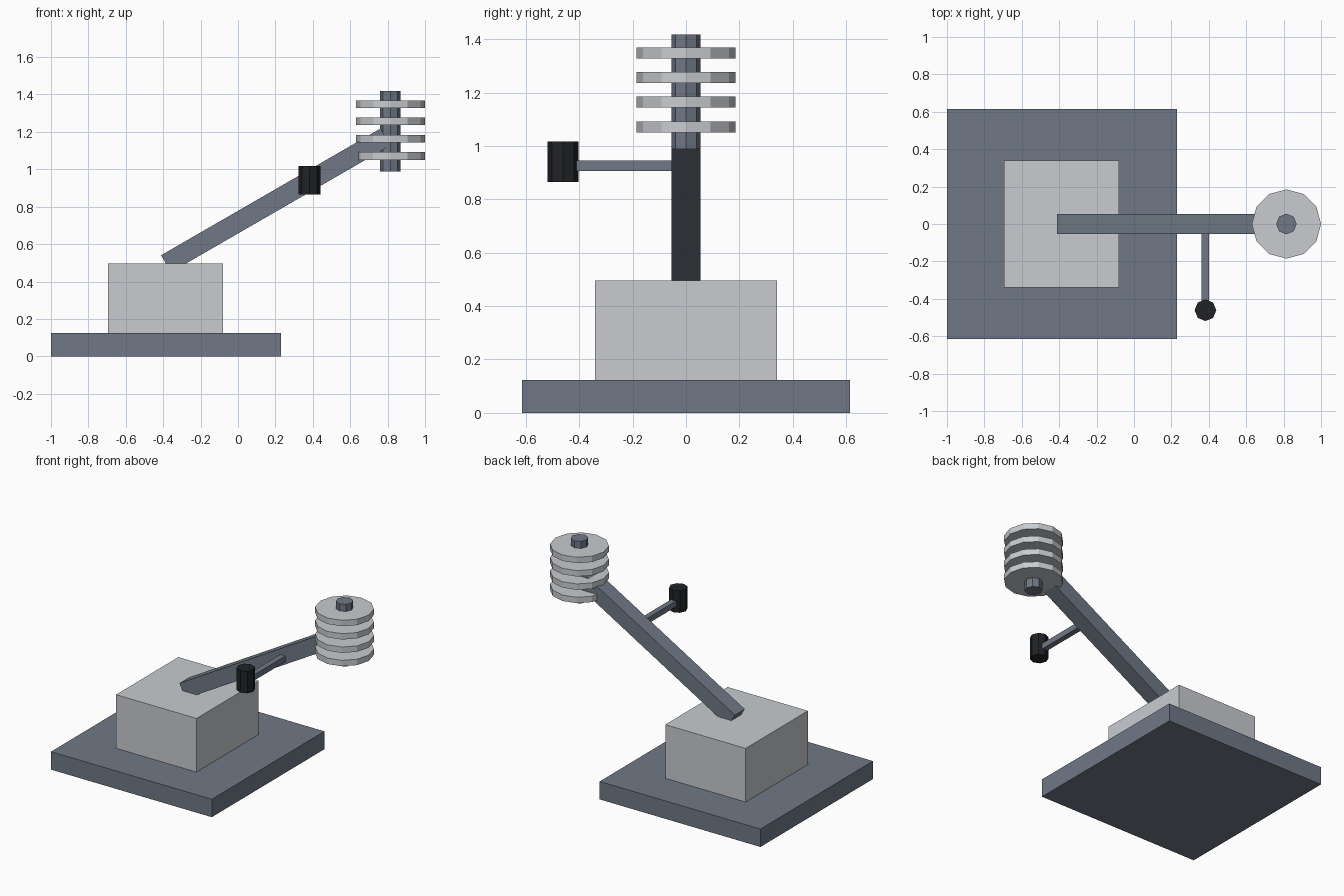
import bpy, bmesh, math
from mathutils import Matrix, Vector

if "Cube" in bpy.data.objects:
    bpy.data.objects.remove(bpy.data.objects["Cube"])


def material(name, rgb):
    m = bpy.data.materials.new(name)
    m.diffuse_color = (*rgb, 1)
    m.use_nodes = True
    m.node_tree.nodes["Principled BSDF"].inputs["Base Color"].default_value = m.diffuse_color
    return m


slate = material("slate", (0.16, 0.19, 0.24))
light = material("light_grey", (0.58, 0.60, 0.63))
black = material("black", (0.014, 0.016, 0.019))


def finish(name, bm, mat):
    mesh = bpy.data.meshes.new(name)
    bm.to_mesh(mesh)
    bm.free()
    mesh.materials.append(mat)
    ob = bpy.data.objects.new(name, mesh)
    bpy.context.collection.objects.link(ob)
    return ob


def box(name, size, centre, mat, tilt=0):
    bm = bmesh.new()
    m = (Matrix.Translation(centre) @ Matrix.Rotation(tilt, 4, 'Y')
         @ Matrix.Diagonal((*size, 1)))
    bmesh.ops.create_cube(bm, size=1, matrix=m)
    return finish(name, bm, mat)


def cylinder(name, radius, z0, z1, x, y, sides, mat):
    bm = bmesh.new()
    bmesh.ops.create_cone(bm, cap_ends=True, segments=sides, radius1=radius,
                          radius2=radius, depth=z1 - z0,
                          matrix=Matrix.Translation((x, y, (z0 + z1) / 2)))
    return finish(name, bm, mat)


# Base plate and pedestal block
box("base_plate", (1.23, 1.23, 0.124), (-0.385, 0, 0.062), slate)
box("pedestal", (0.615, 0.68, 0.371), (-0.387, 0, 0.3095), light)

# Arm rising 30 degrees from the centre of the pedestal top
angle, length = math.radians(30), 1.355
start = Vector((-0.385, 0, 0.495))
middle = start + Vector((math.cos(angle), 0, math.sin(angle))) * length / 2
box("arm", (length, 0.108, 0.105), middle, slate, -angle)

# Spindle with a stack of discs
cylinder("spindle", 0.055, 0.988, 1.418, 0.815, 0, 8, slate)
for i in range(4):
    z = 1.051 + i * 0.0923
    cylinder(f"disc_{i + 1}", 0.185, z, z + 0.041, 0.815, 0, 12, light)

# Side handle and grip
box("handle_bar", (0.038, 0.41, 0.04), (0.381, -0.225, 0.926), slate)
cylinder("handle_grip", 0.058, 0.865, 1.017, 0.382, -0.461, 8, black)
